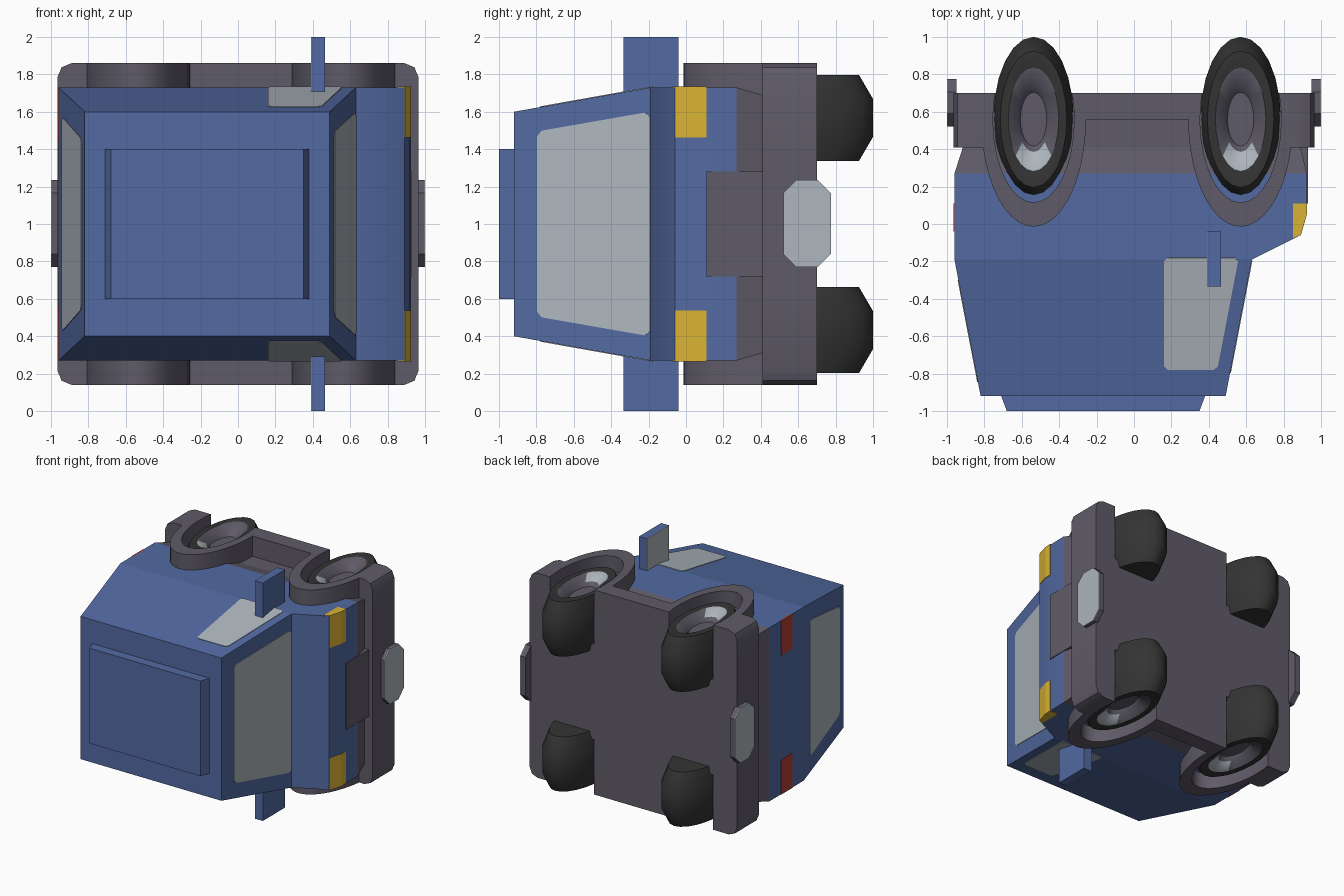
import bpy, bmesh, math
from mathutils import Vector

cube = bpy.data.objects.get("Cube")
if cube:
    bpy.data.objects.remove(cube)


def material(name, rgb):
    m = bpy.data.materials.new(name)
    m.use_nodes = True
    m.diffuse_color = (*rgb, 1)
    m.node_tree.nodes["Principled BSDF"].inputs["Base Color"].default_value = (*rgb, 1)
    return m


BLUE = material("blue_paint", (0.085, 0.142, 0.36))
GREY = material("dark_grey_trim", (0.115, 0.105, 0.138))
GLASS = material("pale_grey", (0.42, 0.47, 0.51))
AMBER = material("yellow_lamp", (0.70, 0.45, 0.035))
RED = material("red_lamp", (0.45, 0.05, 0.035))
TYRE = material("tyre_black", (0.034, 0.034, 0.034))


def finish(name, bm, mats, smooth=False):
    bmesh.ops.recalc_face_normals(bm, faces=bm.faces)
    me = bpy.data.meshes.new(name)
    bm.to_mesh(me)
    bm.free()
    for m in mats:
        me.materials.append(m)
    if smooth:
        for p in me.polygons:
            p.use_smooth = True
        me.set_sharp_from_angle(angle=math.radians(35))
    ob = bpy.data.objects.new(name, me)
    bpy.context.collection.objects.link(ob)
    return ob


def skin(loops):
    """Bridge matching closed loops and cap both ends."""
    bm = bmesh.new()
    rings = [[bm.verts.new(p) for p in loop] for loop in loops]
    for a, b in zip(rings, rings[1:]):
        for i in range(len(a)):
            j = (i + 1) % len(a)
            bm.faces.new((a[i], a[j], b[j], b[i]))
    bm.faces.new(rings[0])
    bm.faces.new(rings[-1])
    return bm


def loft(name, loops, mat, smooth=False):
    return finish(name, skin(loops), [mat], smooth)


def at_z(pts, z):
    return [(x, y, z) for x, y in pts]


def rect(y, x0, x1, half):
    return [(x0, y, 1 - half), (x1, y, 1 - half), (x1, y, 1 + half), (x0, y, 1 + half)]


def box(name, lo, hi, mat):
    pts = [(lo[0], lo[1]), (hi[0], lo[1]), (hi[0], hi[1]), (lo[0], hi[1])]
    return loft(name, [at_z(pts, lo[2]), at_z(pts, hi[2])], mat)


def clip_corners(pts, d):
    out = []
    for i, p in enumerate(pts):
        p = Vector(p)
        for q in (pts[i - 1], pts[(i + 1) % len(pts)]):
            out.append(p + (Vector(q) - p).normalized() * d)
    return out


def plate(name, pts, mat, t=0.004):
    pts = [Vector(p) for p in pts]
    n = (pts[1] - pts[0]).cross(pts[2] - pts[0]).normalized() * t
    return loft(name, [[p - n for p in pts], [p + n for p in pts]], mat)


# Cabin shell, narrowing towards the roof
BELT, ROOF = -0.19, -0.92
loft("cabin", [rect(BELT, -0.96, 0.63, 0.73), rect(ROOF, -0.82, 0.49, 0.6)], BLUE)
loft("roof_hatch", [rect(ROOF, -0.71, 0.38, 0.4), rect(-1.0, -0.68, 0.35, 0.4)], BLUE)


def slope(y):
    return (BELT - y) / (BELT - ROOF)


def front_x(y):
    return 0.63 - 0.14 * slope(y)


def rear_x(y):
    return -0.96 + 0.14 * slope(y)


def side_w(y):
    return 0.73 - 0.13 * slope(y)


# Windscreen and rear window
def end_window(name, xf, y0, w0, y1, w1):
    pts = [(xf(y0), y0, 1 - w0), (xf(y0), y0, 1 + w0), (xf(y1), y1, 1 + w1), (xf(y1), y1, 1 - w1)]
    plate(name, clip_corners(pts, 0.025), GLASS)


end_window("windscreen", front_x, -0.195, 0.6, -0.795, 0.495)
end_window("rear_window", rear_x, -0.3, 0.575, -0.845, 0.455)

# Main body with a sloping bonnet, then the grey lower body
body = [(-0.96, BELT), (0.63, BELT), (0.89, -0.06), (0.92, 0.05), (0.925, 0.27), (-0.96, 0.27)]
loft("main_body", [at_z(body, 0.27), at_z(body, 1.73)], BLUE, True)
loft("lower_body", [rect(0.27, -0.96, 0.925, 0.73), rect(0.41, -0.915, 0.89, 0.69),
                    rect(0.6, -0.915, 0.89, 0.69)], GREY)
box("grille", (0.8, 0.11, 0.72), (0.93, 0.41, 1.28), GREY)
box("chassis", (-0.965, 0.41, 0.6), (0.965, 0.70, 1.4), GREY)

# Bumpers, arches and sills share one outline on each side
AXLE_Y, REAR_X, FRONT_X, STRETCH = 0.56, -0.537, 0.57, 2.05


def arc(cx, r, y0, y1, steps=20):
    """Elliptical arch over the axle from height y0 on the rear side to y1 on the front."""
    a0 = math.pi + math.asin((AXLE_Y - y0) / (r * STRETCH))
    a1 = 2 * math.pi - math.asin((AXLE_Y - y1) / (r * STRETCH))
    angles = [a0 + (a1 - a0) * i / steps for i in range(steps + 1)]
    return [(cx + r * math.cos(a), AXLE_Y + r * STRETCH * math.sin(a)) for a in angles]


outline = [(-0.965, 0.70), (-0.965, 0.41)]
outline += arc(REAR_X, 0.28, 0.41, AXLE_Y) + arc(FRONT_X, 0.28, AXLE_Y, 0.41)
outline += [(0.965, 0.41), (0.965, 0.70)]
outline += arc(FRONT_X, 0.217, 0.70, 0.70)[::-1] + arc(REAR_X, 0.217, 0.70, 0.70)[::-1]


def wheel(name, cx, s):
    # (radius, distance from wheel centre, material of the band that follows)
    rings = [(0.178, -0.23, 0), (0.215, -0.10, 0), (0.215, 0.10, 0), (0.178, 0.23, 0),
             (0.135, 0.23, 1), (0.085, 0.185, 1), (0.070, 0.155, 1)]
    n = 24
    loops = [[(cx + r * math.cos(2 * math.pi * i / n),
               AXLE_Y + r * STRETCH * math.sin(2 * math.pi * i / n),
               1 + s * (0.567 + d)) for i in range(n)] for r, d, _ in rings]
    bm = skin(loops)
    bm.faces.ensure_lookup_table()
    for k, f in enumerate(bm.faces):
        band = k // n
        if band < len(rings) - 1:
            f.material_index = rings[band][2]
            c = f.calc_center_median()
            # pale highlight patch on the upper part of the rim
            if band == 4 and (AXLE_Y - c.y) / STRETCH > abs(c.x - cx):
                f.material_index = 2
    bm.faces[-1].material_index = 1
    finish(name, bm, [TYRE, GREY, GLASS], True)


for side, s in (("left", 1), ("right", -1)):
    # Skirt with rounded bumper corners
    bm = skin([at_z(outline, 1 + s * 0.335), at_z(outline, 1 + s * 0.86)])
    corners = [e for e in bm.edges
               if all(abs(v.co.x) > 0.96 and abs(v.co.z - 1) > 0.8 for v in e.verts)]
    bmesh.ops.bevel(bm, geom=corners, offset=0.075, segments=2, profile=0.5, affect='EDGES')
    finish(side + "_skirt", bm, [GREY], True)

    wheel(side + "_front_wheel", FRONT_X, s)
    wheel(side + "_rear_wheel", REAR_X, s)

    # Side window
    quad = [(0.16, -0.18), (0.56, -0.18), (0.445, -0.78), (0.16, -0.78)]
    plate(side + "_side_window",
          clip_corners([(x, y, 1 + s * side_w(y)) for x, y in quad], 0.02), GLASS)

    # Door mirror with glass facing the rear
    z0, z1 = sorted((1 + s * 0.66, 1 + s))
    box(side + "_mirror", (0.395, -0.335, z0), (0.465, -0.04, z1), BLUE)
    box(side + "_mirror_glass", (0.391, -0.335, z0), (0.396, -0.04, z1), GLASS)

    # Headlamp wraps round the front corner, tail lamp sits on the back
    lamp = [(0.85, 0.11), (0.85, -0.075), (0.893, -0.058), (0.924, 0.05), (0.926, 0.11)]
    loft(side + "_headlamp", [at_z(lamp, 1 + s * 0.463), at_z(lamp, 1 + s * 0.734)], AMBER)
    z0, z1 = sorted((1 + s * 0.44, 1 + s * 0.73))
    box(side + "_tail_lamp", (-0.964, -0.04, z0), (-0.95, 0.11, z1), RED)

# Clipped number plates on both bumpers
for end, s in (("front", 1), ("rear", -1)):
    shape = clip_corners([(0, 0.52, 0.77), (0, 0.775, 0.77), (0, 0.775, 1.235), (0, 0.52, 1.235)], 0.07)

    def at_x(x):
        return [(s * x, p.y, p.z) for p in shape]

    loft(end + "_plate_mount", [at_x(0.95), at_x(0.994)], GREY)
    loft(end + "_plate_face", [at_x(0.994), at_x(1.0)], GLASS)
